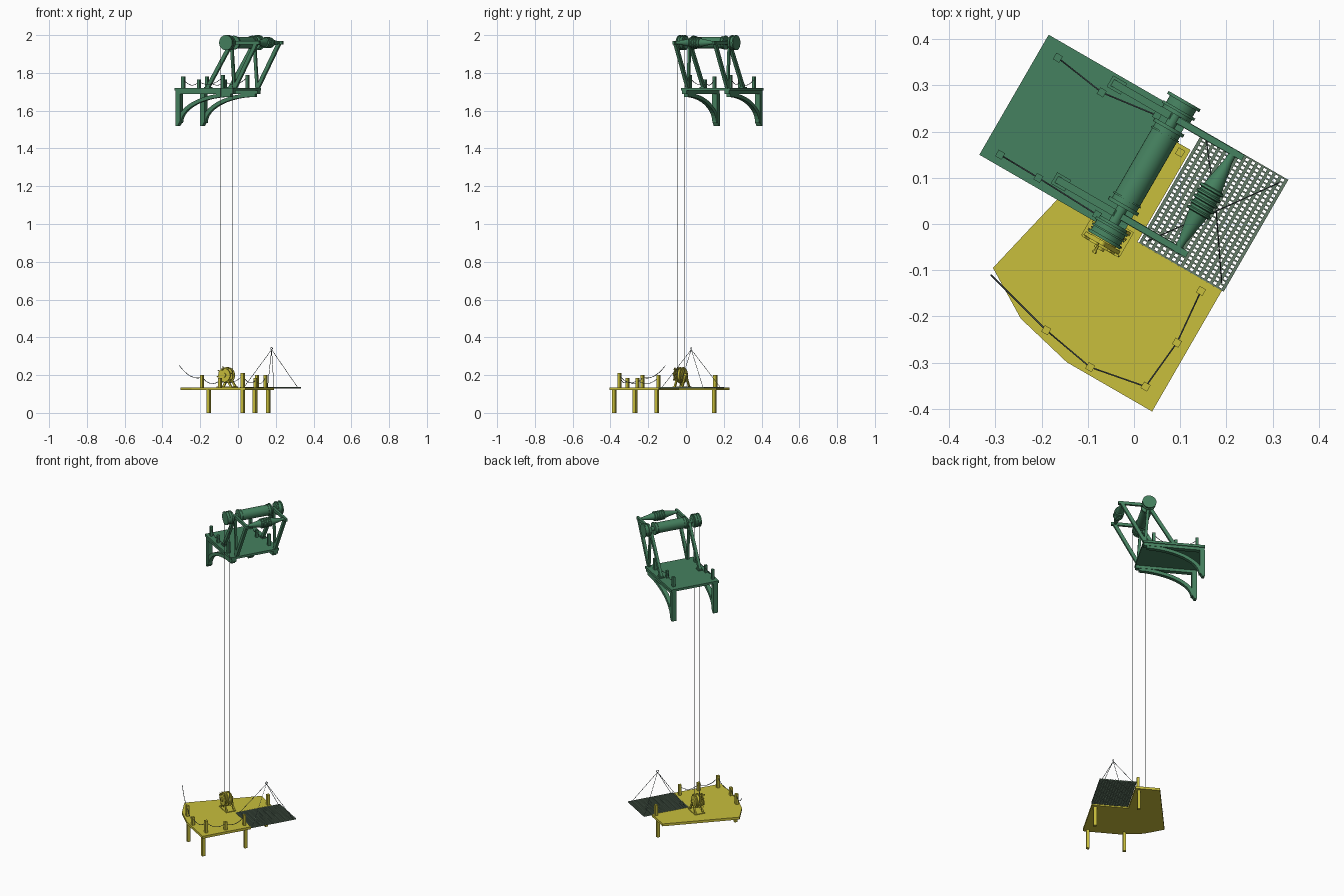
import bpy, bmesh, math
from mathutils import Vector, Matrix

if "Cube" in bpy.data.objects:
    bpy.data.objects.remove(bpy.data.objects["Cube"])

# Everything is built in a local frame (u, v, z) that is turned -30 degrees at the end
ROT = Matrix.Rotation(math.radians(-30), 4, 'Z')
INV = ROT.inverted()

def material(name, rgb):
    m = bpy.data.materials.new(name)
    m.diffuse_color = (*rgb, 1)
    m.use_nodes = True
    m.node_tree.nodes["Principled BSDF"].inputs["Base Color"].default_value = m.diffuse_color
    return m

GREEN = material("green_paint", (0.06, 0.22, 0.115))
YELLOW = material("yellow_paint", (0.58, 0.52, 0.045))
GRATE = material("grate_metal", (0.13, 0.2, 0.14))
ROPE = material("rope_fibre", (0.1, 0.13, 0.14))

def finish(name, bm, mat, smooth=False):
    bmesh.ops.recalc_face_normals(bm, faces=bm.faces)
    me = bpy.data.meshes.new(name)
    bm.to_mesh(me)
    bm.free()
    me.transform(ROT)
    me.materials.append(mat)
    ob = bpy.data.objects.new(name, me)
    bpy.context.collection.objects.link(ob)
    if smooth:
        bpy.ops.object.select_all(action='DESELECT')
        ob.select_set(True)
        bpy.context.view_layer.objects.active = ob
        bpy.ops.object.shade_smooth_by_angle()
    return ob

def prism(bm, pts, offset):
    a = [bm.verts.new(p) for p in pts]
    b = [bm.verts.new(Vector(p) + Vector(offset)) for p in pts]
    bm.faces.new(a)
    bm.faces.new(b[::-1])
    for i in range(len(a)):
        j = (i + 1) % len(a)
        bm.faces.new((a[i], b[i], b[j], a[j]))

def box(bm, u0, u1, v0, v1, z0, z1):
    prism(bm, [(u0, v0, z0), (u1, v0, z0), (u1, v1, z0), (u0, v1, z0)], (0, 0, z1 - z0))

def beam(bm, p, q, v, w, t):
    # straight bar between two (u, z) points, centred on v
    p, q = Vector(p), Vector(q)
    d = (q - p).normalized() * (w / 2)
    n = Vector((-d.y, d.x))
    ring = [p + n, q + n, q - n, p - n]
    prism(bm, [(c.x, v - t / 2, c.y) for c in ring], (0, t, 0))

def lathe(name, u, z, profile, mat, seg=28):
    # profile of (v, radius) points turned about an axis parallel to v
    bm = bmesh.new()
    rings = []
    for v, r in profile:
        rings.append([bm.verts.new((u + r * math.cos(k * math.tau / seg), v,
                                    z + r * math.sin(k * math.tau / seg))) for k in range(seg)])
    for a, b in zip(rings, rings[1:]):
        for k in range(seg):
            bm.faces.new((a[k], a[(k + 1) % seg], b[(k + 1) % seg], b[k]))
    bm.faces.new(rings[0])
    bm.faces.new(rings[-1])
    return finish(name, bm, mat, True)

def stepped(*discs):
    # (v0, v1, radius) discs stacked into one profile
    return [p for v0, v1, r in discs for p in ((v0, r), (v1, r))]

def local(x, y, z=0):
    return INV @ Vector((x, y, z))

def rope(name, pts, r=0.0016):
    # pts in world coordinates
    cu = bpy.data.curves.new(name, 'CURVE')
    cu.dimensions = '3D'
    cu.bevel_depth = r
    cu.bevel_resolution = 1
    cu.use_fill_caps = True
    s = cu.splines.new('POLY')
    s.points.add(len(pts) - 1)
    for sp, p in zip(s.points, pts):
        sp.co = (*p, 1)
    cu.materials.append(ROPE)
    ob = bpy.data.objects.new(name, cu)
    bpy.context.collection.objects.link(ob)

def sagging(pts, sag=0.025, n=8):
    out = []
    for a, b in zip(pts, pts[1:]):
        a, b = Vector(a), Vector(b)
        for i in range(n):
            t = i / n
            p = a.lerp(b, t)
            p.z -= 4 * sag * t * (1 - t)
            out.append(p)
    return out + [Vector(pts[-1])]

def posts(name, spots, z0, mat, h=0.008):
    bm = bmesh.new()
    for x, y, top in spots:
        c = local(x, y)
        box(bm, c.x - h, c.x + h, c.y - h, c.y + h, z0, top)
    finish(name, bm, mat)

# Lower deck
bm = bmesh.new()
deck = [(-0.217, -0.235), (-0.11, -0.30), (0.024, -0.332), (0.237, -0.332),
        (0.237, -0.03), (0.026, -0.03), (0.026, 0.2), (-0.115, 0.2)]
prism(bm, [(u, v, 0.12) for u, v in deck], (0, 0, 0.015))
finish("lower_deck", bm, YELLOW)
posts("lower_legs", [(0.16, -0.155, 0.12), (0.025, -0.38, 0.12),
                     (-0.155, -0.27, 0.12), (0.09, 0.15, 0.12)], 0, YELLOW, 0.009)
rail = [(0.145, -0.145, 0.2), (0.093, -0.257, 0.185), (0.025, -0.352, 0.21),
        (-0.095, -0.31, 0.185), (-0.19, -0.23, 0.2)]
posts("lower_rail_posts", rail + [(0.10, 0.155, 0.2)], 0.135, YELLOW)
drop = [(x, y, z - 0.012) for x, y, z in rail]
rope("lower_rail_rope", sagging(drop + [(-0.31, -0.11, 0.25)]))

# Grating with its lifting sling
bm = bmesh.new()
for i in range(15):
    u = 0.033 + i * 0.205 / 14
    box(bm, u - 0.0035, u + 0.0035, -0.03, 0.25, 0.128, 0.136)
for i in range(29):
    v = -0.028 + i * 0.276 / 28
    box(bm, 0.0295, 0.2415, v - 0.0018, v + 0.0018, 0.1285, 0.134)
finish("loading_grate", bm, GRATE)
peak = (0.178, 0.028, 0.335)
for i, (u, v) in enumerate([(0.045, -0.015), (0.228, -0.015), (0.045, 0.235), (0.228, 0.235)]):
    rope(f"sling_leg_{i + 1}", [ROT @ Vector((u, v, 0.136)), peak], 0.0013)
bpy.ops.mesh.primitive_torus_add(location=(0.178, 0.028, 0.341), rotation=(math.pi / 2, 0, 0.6),
                                 major_radius=0.006, minor_radius=0.0016,
                                 major_segments=14, minor_segments=6)
ring = bpy.context.object
ring.name = "sling_ring"
ring.data.materials.append(ROPE)

# Upper deck with edge beams and curved wall brackets
bm = bmesh.new()
box(bm, -0.365, -0.01, -0.0376, 0.2625, 1.706, 1.72)
finish("upper_deck", bm, GREEN)
for side, v in (("near", -0.018), ("far", 0.243)):
    bm = bmesh.new()
    box(bm, -0.363, -0.012, v - 0.014, v + 0.014, 1.688, 1.706)
    prism(bm, [(-0.363, v - 0.015, 1.69), (-0.363, v - 0.015, 1.52), (-0.35, v - 0.015, 1.52),
               (-0.335, v - 0.015, 1.545), (-0.335, v - 0.015, 1.69)], (0, 0.03, 0))
    n = 12
    arc = [math.pi / 2 * k / n for k in range(n + 1)]
    outer = [(-0.03 - 0.325 * math.cos(t), v - 0.012, 1.535 + 0.158 * math.sin(t)) for t in arc]
    inner = [(-0.03 - 0.302 * math.cos(t), v - 0.012, 1.535 + 0.138 * math.sin(t)) for t in arc]
    prism(bm, outer + inner[::-1], (0, 0.024, 0))
    finish(f"{side}_wall_bracket", bm, GREEN)
back = [(-0.165, 0.36, 1.78), (-0.07, 0.285, 1.765), (0.05, 0.235, 1.79)]
front = [(-0.29, 0.15, 1.78), (-0.207, 0.10, 1.765), (-0.08, 0.02, 1.79)]
posts("upper_rail_posts", back + front, 1.72, GREEN)
for name, row in (("back", back), ("front", front)):
    rope(f"upper_{name}_rail_rope", sagging([(x, y, z - 0.012) for x, y, z in row]))

# Hoist frame
AU, AZ = -0.039, 1.96
for side, v in (("near", 0.0), ("far", 0.242)):
    bm = bmesh.new()
    box(bm, -0.2, -0.165, v - 0.014, v + 0.014, 1.72, 1.726)
    beam(bm, (-0.185, 1.722), (AU - 0.002, 1.955), v, 0.02, 0.016)
    beam(bm, (-0.022, 1.715), (0.112, 1.957), v, 0.02, 0.016)
    beam(bm, (AU - 0.01, 1.96), (0.133, 1.96), v, 0.018, 0.014)
    beam(bm, (-0.022, 1.715), (AU, 1.955), v, 0.016, 0.012)
    finish(f"{side}_hoist_frame", bm, GREEN)

# Main drum, end wheels and cable spindle
lathe("hoist_drum", AU, AZ, stepped((-0.03, 0.018, 0.012), (0.018, 0.026, 0.037),
      (0.026, 0.036, 0.031), (0.036, 0.04, 0.034), (0.04, 0.2, 0.031), (0.2, 0.204, 0.034),
      (0.204, 0.214, 0.031), (0.214, 0.222, 0.037), (0.222, 0.26, 0.012)), GREEN)
lathe("far_end_wheel", AU, AZ, stepped((0.25, 0.258, 0.035), (0.258, 0.264, 0.04),
      (0.264, 0.28, 0.033), (0.28, 0.287, 0.04)), GREEN)
lathe("near_rope_pulley", AU, AZ, stepped((-0.02, -0.026, 0.034), (-0.026, -0.032, 0.04),
      (-0.032, -0.042, 0.036), (-0.042, -0.046, 0.04), (-0.046, -0.056, 0.036),
      (-0.056, -0.063, 0.04)), GREEN)
spindle = [(-0.008, 0.008), (0.02, 0.009), (0.088, 0.022), (0.09, 0.028)]
for k in range(4):
    v = 0.094 + k * 0.014
    spindle += [(v, 0.029), (v + 0.003, 0.024), (v + 0.008, 0.024), (v + 0.01, 0.029)]
spindle += [(0.151, 0.028), (0.153, 0.022), (0.221, 0.009), (0.25, 0.008)]
lathe("cable_spindle", 0.109, AZ, spindle, GREEN)

# Endless rope down to the hand wheel
LZ = 0.2
for sgn, name in ((-1, "left"), (1, "right")):
    rope(f"hoist_rope_{name}", [ROT @ Vector((AU + sgn * 0.0375, -0.051, z)) for z in (AZ, LZ)])

# Hand wheel, stand and crank on the lower deck
lathe("lower_rope_pulley", AU, LZ, stepped((-0.03, -0.036, 0.034), (-0.036, -0.041, 0.042),
      (-0.041, -0.046, 0.034), (-0.046, -0.056, 0.034), (-0.056, -0.061, 0.042),
      (-0.061, -0.066, 0.03)), YELLOW)
lathe("wheel_axle", AU, LZ, stepped((-0.015, -0.08, 0.008), (-0.08, -0.086, 0.012)), YELLOW, 16)
bm = bmesh.new()
for v in (-0.024, -0.07):
    for s in (-1, 1):
        beam(bm, (AU + s * 0.04, 0.133), (AU, 0.2), v, 0.011, 0.008)
box(bm, AU - 0.048, AU + 0.048, -0.078, -0.016, 0.133, 0.139)
finish("wheel_stand", bm, YELLOW)
bm = bmesh.new()
for k in range(8):
    a = k * math.tau / 8 + 0.2
    beam(bm, (AU, LZ), (AU + 0.046 * math.cos(a), LZ + 0.046 * math.sin(a)), -0.077, 0.005, 0.005)
finish("hand_wheel_spokes", bm, YELLOW)
rim = [(-0.08, 0.03), (-0.08, 0.036), (-0.074, 0.036), (-0.074, 0.03), (-0.08, 0.03)]
lathe("hand_wheel_rim", AU, LZ, rim, YELLOW)
lathe("crank_handle", AU - 0.005, LZ + 0.03, stepped((-0.08, -0.092, 0.003), (-0.092, -0.098, 0.005)),
      YELLOW, 12)
